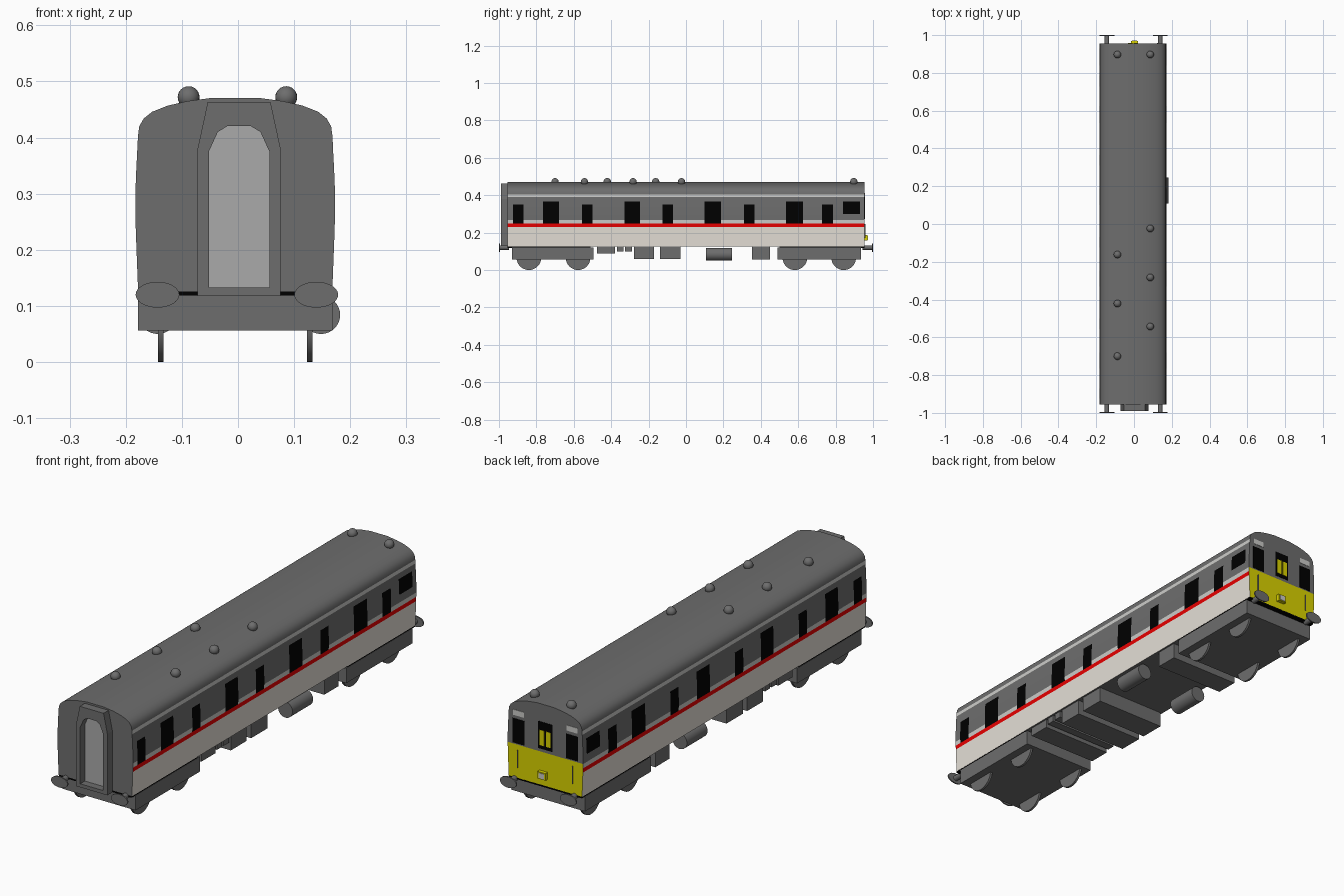
import bpy, bmesh, math
from mathutils import Matrix, Vector

cube = bpy.data.objects.get("Cube")
if cube:
    bpy.data.objects.remove(cube, do_unlink=True)


def material(name, r, g, b):
    m = bpy.data.materials.new(name)
    m.use_nodes = True
    m.diffuse_color = (r, g, b, 1)
    m.node_tree.nodes["Principled BSDF"].inputs["Base Color"].default_value = (r, g, b, 1)
    return m


GREY = material("dark grey", .154, .154, .154)
CREAM = material("cream", .79, .745, .68)
RED = material("red", .8, 0, 0)
PALE = material("pale grey", .6, .6, .58)
BLACK = material("window black", 0, 0, 0)
YELLOW = material("warning yellow", .7, .65, 0)
PANEL = material("door grey", .4, .4, .4)
CX = -.005  # body centre line


def finish(name, bm, mats, smooth=False):
    bmesh.ops.recalc_face_normals(bm, faces=bm.faces)
    me = bpy.data.meshes.new(name)
    bm.to_mesh(me)
    bm.free()
    ob = bpy.data.objects.new(name, me)
    bpy.context.collection.objects.link(ob)
    for m in mats:
        me.materials.append(m)
    if smooth:
        bpy.ops.object.select_all(action='DESELECT')
        bpy.context.view_layer.objects.active = ob
        ob.select_set(True)
        bpy.ops.object.shade_smooth_by_angle(angle=math.radians(35))
    return ob


def box(name, xs, ys, zs, mat):
    bm = bmesh.new()
    mid = Vector([sum(p) / 2 for p in (xs, ys, zs)])
    size = [p[1] - p[0] for p in (xs, ys, zs)]
    bmesh.ops.create_cube(bm, size=1, matrix=Matrix.Translation(mid) @ Matrix.Diagonal((*size, 1)))
    return finish(name, bm, [mat])


def cylinder(name, centre, radii, depth, axis, sides=32):
    bm = bmesh.new()
    turn = Matrix.Rotation(math.pi / 2, 4, 'Y' if axis == 'X' else 'X')
    place = Matrix.Translation(centre) @ turn @ Matrix.Diagonal((*radii, 1, 1))
    bmesh.ops.create_cone(bm, cap_ends=True, segments=sides, radius1=1, radius2=1, depth=depth, matrix=place)
    return finish(name, bm, [GREY], True)


# Body shell: half profile swept along y, split at window and stripe edges
HALF = [(.173, .125), (.177, .23), (.1775, .248), (.178, .267), (.178, .30), (.176, .35),
        (.175, .366), (.174, .39), (.173, .405), (.171, .42), (.163, .434), (.148, .446),
        (.12, .457), (.085, .465), (.04, .471)]
END = .955
SMALL, LARGE = (.248, .35), (.248, .366)
WINDOWS = [(-.925, -.87, SMALL), (-.765, -.68, LARGE), (-.555, -.50, SMALL),
           (-.33, -.245, LARGE), (-.125, -.07, SMALL), (.10, .187, LARGE),
           (.31, .365, SMALL), (.535, .625, LARGE), (.727, .785, SMALL), (.84, .93, (.30, .366))]
BANDS = [(.23, 1), (.248, 2), (.267, 3), (.39, 0), (.405, 3), (1, 0)]


def side_colour(c):
    for y0, y1, (z0, z1) in WINDOWS:
        if y0 < c.y < y1 and z0 < c.z < z1:
            return 4
    return next(i for top, i in BANDS if c.z < top)


bm = bmesh.new()
stations = sorted([-END, END] + [y for w in WINDOWS for y in w[:2]])
outline = HALF + [(-x, z) for x, z in reversed(HALF)]
rings = [[bm.verts.new((CX + x, y, z)) for x, z in outline] for y in stations]
n = len(outline)
for a, b in zip(rings, rings[1:]):
    for k in range(n):
        q = (k + 1) % n
        f = bm.faces.new((a[k], a[q], b[q], b[k]))
        c = f.calc_center_median()
        f.material_index = 0 if q == 0 else side_colour(c)
for ring in (rings[0], rings[-1]):
    for k in range(len(HALF) - 1):
        f = bm.faces.new((ring[k], ring[k + 1], ring[n - 2 - k], ring[n - 1 - k]))
        c = f.calc_center_median()
        f.material_index = 5 if c.y > 0 and c.z < .267 else 0
finish("body_shell", bm, [GREY, CREAM, RED, PALE, BLACK, YELLOW], True)

# Gangway at the front: hollow frame with a recessed door
half_out = [(.074, .118), (.074, .38), (.056, .463), (.02, .463)]
half_in = [(.054, .133), (.054, .375), (.038, .41), (.02, .421)]
bm = bmesh.new()


def loop(half, y):
    pts = half + [(-x, z) for x, z in reversed(half)]
    return [bm.verts.new((.002 + x, y, z)) for x, z in pts]


loops = [loop(half_out, -.95), loop(half_out, -.989), loop(half_in, -.989), loop(half_in, -.958)]
for a, b in zip(loops, loops[1:]):
    for k in range(len(a)):
        q = (k + 1) % len(a)
        bm.faces.new((a[k], a[q], b[q], b[k]))
bm.faces.new(loops[-1]).material_index = 1
finish("gangway", bm, [GREY, PANEL])

# Cab end details
y0, y1 = END - .002, END + .0015
for side, s in (("left", 1), ("right", -1)):
    def span(a, b):
        return sorted((CX + s * a, CX + s * b))
    box(side + "_cab_window", span(.098, .155), (y0, y1), (.272, .376), BLACK)
    box(side + "_marker_panel", span(.1, .152), (y0, y1), (.39, .413), PALE)
    box(side + "_cab_handrail", span(.128, .131), (y0, END + .004), (.17, .245), GREY)
    box(side + "_yellow_blind", span(.004, .026), (y0, END + .003), (.295, .36), YELLOW)
box("centre_cab_window", (CX - .034, CX + .034), (y0, y1), (.28, .395), BLACK)
box("headlamp", (-.016, .022), (y0, .97), (.157, .187), YELLOW)
box("headlamp_lens", (-.01, .016), (.968, .972), (.161, .183), PALE)

# Buffers at both ends
for end, e in (("front", -1), ("back", 1)):
    for side, s in (("left", 1), ("right", -1)):
        x = -.002 + s * .1415
        cylinder(f"{end}_{side}_buffer_head", (x, e * .997, .12), (.039, .023), .006, 'Y')
        cylinder(f"{end}_{side}_buffer_shank", (x, e * .97, .12), (.012, .012), .05, 'Y', 16)

# Bogies with wheels, and the dark floor edge above them
for end, ys, axles, floor in (("front", (-.93, -.495), (-.84, -.577), (-END, -.51)),
                              ("back", (.49, .935), (.582, .843), (.50, END))):
    box(end + "_floor_edge", (CX - .172, CX + .172), floor, (.119, .126), BLACK)
    box(end + "_bogie_frame", (CX - .173, CX + .173), ys, (.056, .12), GREY)
    for i, y in enumerate(axles):
        for side, s in (("left", 1), ("right", -1)):
            cylinder(f"{end}_{side}_wheel_{i + 1}", (CX + s * .133, y, .066), (.066, .066), .01, 'X')

# Underfloor equipment
BOXES = [(-.475, -.38, .088), (-.37, -.335, .098), (-.325, -.29, .098),
         (-.277, -.17, .06), (-.14, -.03, .06), (.353, .45, .057)]
for i, (a, b, low) in enumerate(BOXES):
    box(f"equipment_box_{i + 1}", (CX - .165, CX + .165), (a, b), (low, .126), GREY)
for side, x in (("left", .148), ("right", -.143)):
    cylinder(side + "_tank", (x, .177, .084), (.034, .034), .139, 'Y')

# Round roof vents
VENTS = [(.086, .897), (-.088, .897), (.086, -.024), (-.088, -.162),
         (.086, -.283), (-.088, -.421), (.086, -.543), (-.088, -.7)]
for i, (x, y) in enumerate(VENTS):
    bm = bmesh.new()
    bmesh.ops.create_uvsphere(bm, u_segments=20, v_segments=12, radius=.0195,
                              matrix=Matrix.Translation((x, y, .472)))
    finish(f"roof_vent_{i + 1}", bm, [GREY], True)
